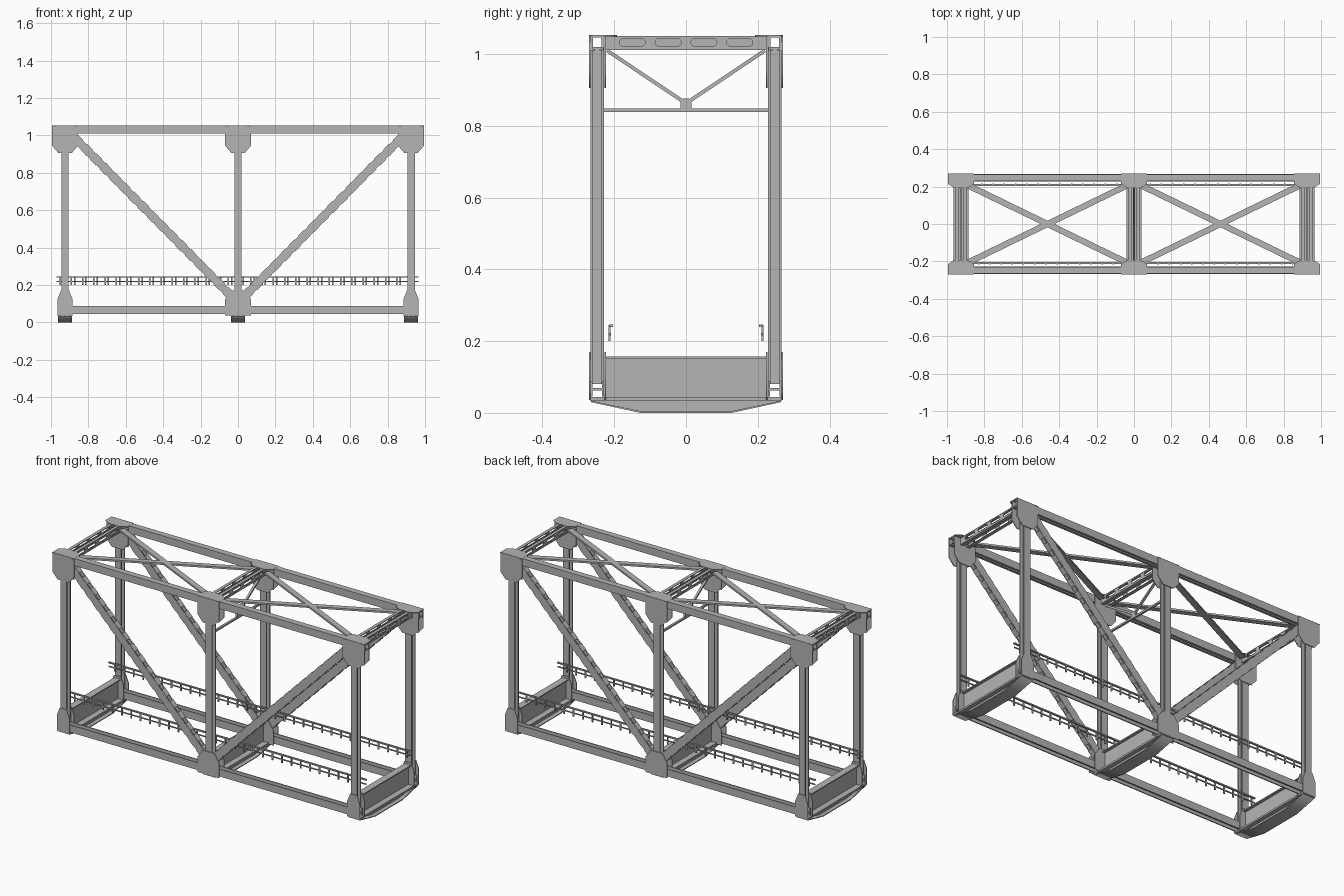
import bpy, bmesh, math
from mathutils import Matrix, Vector

cube = bpy.data.objects.get("Cube")
if cube:
    bpy.data.objects.remove(cube)

steel = bpy.data.materials.new("grey_steel")
steel.use_nodes = True
steel.diffuse_color = (0.46, 0.46, 0.46, 1)
steel.node_tree.nodes["Principled BSDF"].inputs["Base Color"].default_value = (0.46, 0.46, 0.46, 1)

SIDES = (("left", 1), ("right", -1))
BAYS = (-0.925, 0, 0.925)      # x of the three frames
BAY_NAMES = ("rear_end", "middle", "front_end")
TRUSS = 0.2475                 # y of each truss plane
TOP, CHORD = 1.053, 1.01       # top chord upper and lower edge


def add_object(name, mesh):
    mesh.materials.clear()
    mesh.materials.append(steel)
    obj = bpy.data.objects.new(name, mesh)
    bpy.context.collection.objects.link(obj)
    return obj


def boxes(name, limits, frame=None):
    """One mesh of boxes, each given as (x0, x1, y0, y1, z0, z1)."""
    bm = bmesh.new()
    for b in limits:
        size = Vector((b[1] - b[0], b[3] - b[2], b[5] - b[4]))
        mid = Vector((b[0] + b[1], b[2] + b[3], b[4] + b[5])) / 2
        bmesh.ops.create_cube(bm, size=1, matrix=Matrix.Translation(mid) @ Matrix.Diagonal(size).to_4x4())
    if frame:
        bmesh.ops.transform(bm, matrix=frame, verts=bm.verts)
    mesh = bpy.data.meshes.new(name)
    bm.to_mesh(mesh)
    bm.free()
    return add_object(name, mesh)


def member(name, p, q, section, extra=()):
    """Straight member from p to q; section boxes are (y0, y1, z0, z1)."""
    p, q = Vector(p), Vector(q)
    along = (q - p).normalized()
    ref = Vector((0, 1, 0)) if abs(along.y) < 0.2 else Vector((0, 0, 1))
    up = along.cross(ref).normalized()
    side = up.cross(along)
    frame = Matrix((along, side, up)).transposed().to_4x4()
    frame.translation = p
    length = (q - p).length
    return boxes(name, [(0, length, *s) for s in section] + list(extra), frame)


def h_section(w, h, t=0.006):
    return [(-w, t - w, -h, h), (w - t, w, -h, h), (t - w, w - t, -t / 2, t / 2)]


def plate(name, loops, thick, axis, at):
    """Flat plate across an axis; the first loop is the outline, others are holes."""
    curve = bpy.data.curves.new(name, "CURVE")
    curve.dimensions, curve.fill_mode, curve.extrude = "2D", "BOTH", thick / 2
    for loop in loops:
        spline = curve.splines.new("POLY")
        spline.points.add(len(loop) - 1)
        for point, (u, v) in zip(spline.points, loop):
            point.co = (u, v, 0, 1)
        spline.use_cyclic_u = True
    temp = bpy.data.objects.new(name + "_outline", curve)
    bpy.context.collection.objects.link(temp)
    bpy.context.view_layer.update()
    mesh = bpy.data.meshes.new_from_object(temp.evaluated_get(bpy.context.evaluated_depsgraph_get()))
    bpy.data.objects.remove(temp)
    if axis == "x":
        turn = Matrix(((0, 0, 1, at), (1, 0, 0, 0), (0, 1, 0, 0), (0, 0, 0, 1)))
    elif axis == "y":
        turn = Matrix(((1, 0, 0, 0), (0, 0, -1, at), (0, 1, 0, 0), (0, 0, 0, 1)))
    else:
        turn = Matrix.Translation((0, 0, at))
    mesh.transform(turn)
    mesh.name = name
    return add_object(name, mesh)


def slot(cx, cz, half, r, n=8):
    """Outline of a hole with round ends."""
    arc = [math.pi * (i / n - 0.5) for i in range(n + 1)]
    right = [(cx + half - r + r * math.cos(a), cz + r * math.sin(a)) for a in arc]
    return right + [(2 * cx - x, 2 * cz - z) for x, z in right]


# Two side trusses
for side, s in SIDES:
    y = s * TRUSS
    # Top chord: cover plate, two webs and lower lips
    member(f"{side}_top_chord", (-0.995, y, 1.031), (0.995, y, 1.031),
           [(-0.018, 0.018, 0.015, 0.021), (-0.018, -0.012, -0.021, 0.015),
            (0.012, 0.018, -0.021, 0.015), (-0.012, -0.006, -0.021, -0.017),
            (0.006, 0.012, -0.021, -0.017)])
    member(f"{side}_bottom_chord", (-0.955, y, 0.066), (0.955, y, 0.066), h_section(0.019, 0.021))

    # Posts
    for x, bay in zip(BAYS, BAY_NAMES):
        member(f"{side}_{bay}_post", (x, y, 0.08), (x, y, 1.02), h_section(0.0185, 0.02))

    # Diagonals with tie plates along both open edges
    for e, end in ((1, "front"), (-1, "rear")):
        p, q = (e * 0.885, y, 1.0), (e * 0.025, y, 0.13)
        length = math.dist(p, q)
        ties = []
        count = 17
        for i in range(count):
            a = length * (i + 0.2) / count
            for z in (-0.024, 0.019):
                ties.append((a, a + length * 0.6 / count, -0.016, 0.016, z, z + 0.005))
        member(f"{side}_{end}_diagonal", p, q, h_section(0.0165, 0.021), ties)

    # Gusset plates on both faces of the truss
    for face, off in (("outer", 0.0205), ("inner", -0.0225)):
        at = s * (TRUSS + off)
        for x, bay in zip(BAYS, BAY_NAMES):
            w = 0.069
            top = [(x - w, TOP - 0.002), (x - w, 0.945), (x - 0.036, 0.906),
                   (x + 0.036, 0.906), (x + w, 0.945), (x + w, TOP - 0.002)]
            w, n = (0.069, 0.036) if x == 0 else (0.04, 0.022)
            low = [(x - w, 0.036), (x + w, 0.036), (x + w, 0.125),
                   (x + n, 0.17), (x - n, 0.17), (x - w, 0.125)]
            plate(f"{side}_{bay}_{face}_top_gusset", [top], 0.004, "y", at)
            plate(f"{side}_{bay}_{face}_bottom_gusset", [low], 0.004, "y", at)

    # Flat gussets over the top joints
    for x, bay in zip(BAYS, BAY_NAMES):
        flat = [(x - 0.07, s * 0.27), (x + 0.07, s * 0.27), (x + 0.07, s * 0.215),
                (x + 0.036, s * 0.193), (x - 0.036, s * 0.193), (x - 0.07, s * 0.215)]
        plate(f"{side}_{bay}_cover_gusset", [flat], 0.004, "z", TOP - 0.002)

    # Hand railing: two rails on short posts
    rail = [(-0.97, 0.965, 0.204, 0.214, 0.24, 0.247), (-0.97, 0.965, 0.209, 0.214, 0.216, 0.222)]
    for i in range(32):
        x = -0.955 + i * 0.06 + (0.018 if s > 0 else 0)
        rail.append((x, x + 0.008, 0.21, 0.216, 0.2, 0.245))
    boxes(f"{side}_railing", [(a, b, *sorted((s * c, s * d)), e, f) for a, b, c, d, e, f in rail])

# Cross frames
for x, bay in zip(BAYS, BAY_NAMES):
    # Floor beam with top and bottom flanges
    boxes(f"{bay}_floor_beam", [
        (x - 0.005, x + 0.005, -0.225, 0.225, 0.04, 0.155),
        (x - 0.02, x + 0.02, -0.225, 0.225, 0.151, 0.157),
        (x - 0.039, x + 0.039, -0.268, 0.268, 0.034, 0.044)])
    # Tapered haunch under the floor beam
    haunch = [(-0.265, 0.034), (-0.265, 0.03), (-0.125, 0.002),
              (0.125, 0.002), (0.265, 0.03), (0.265, 0.034)]
    for d in (-0.012, 0.012):
        plate(f"{bay}_haunch_web", [haunch], 0.006, "x", x + d)
    strip = [(-0.265, 0.034), (-0.265, 0.03), (-0.127, 0), (0.127, 0),
             (0.265, 0.03), (0.265, 0.034), (0.127, 0.005), (-0.127, 0.005)]
    plate(f"{bay}_haunch_flange", [strip], 0.076, "x", x)

    # Top strut: two slotted webs with lips around a centre web
    outline = [(-0.226, 1.015), (0.226, 1.015), (0.226, 1.049), (-0.226, 1.049)]
    holes = [slot(c, 1.033, 0.036, 0.011) for c in (-0.15, -0.05, 0.05, 0.15)]
    for d in (-1, 1):
        plate(f"{bay}_strut_web", [outline] + holes, 0.004, "x", x + d * 0.027)
    lips = [(x - 0.002, x + 0.002, -0.226, 0.226, 1.015, 1.049)]
    for a, b in ((x - 0.03, x - 0.012), (x + 0.012, x + 0.03)):
        for z in (1.011, 1.047):
            lips.append((a, b, -0.226, 0.226, z, z + 0.004))
    boxes(f"{bay}_strut_lips", lips)

# Sway bracing in the middle frame
bar = [(-0.005, 0.005, -0.006, 0.006)]
member("sway_tie", (0, -0.23, 0.843), (0, 0.23, 0.843), bar)
for side, s in SIDES:
    member(f"{side}_sway_diagonal", (0, s * 0.22, 1.01), (0, s * 0.008, 0.868), bar)
plate("sway_gusset", [[(-0.015, 0.838), (0.015, 0.838), (0.015, 0.868),
                       (0.008, 0.876), (-0.008, 0.876), (-0.015, 0.868)]], 0.012, "x", 0)

# Crossed bracing between the top chords
for e, end in ((1, "front"), (-1, "rear")):
    for side, s in SIDES:
        member(f"{end}_{side}_top_brace", (e * 0.04, s * 0.205, 1.031), (e * 0.885, -s * 0.205, 1.031),
               [(-0.017, 0.017, -0.002, 0.002), (0.013, 0.017, -0.006, 0.006)]
               if abs(s * 0.41) > 0.9 else [(-0.005, 0.005, -0.016, 0.016)])
